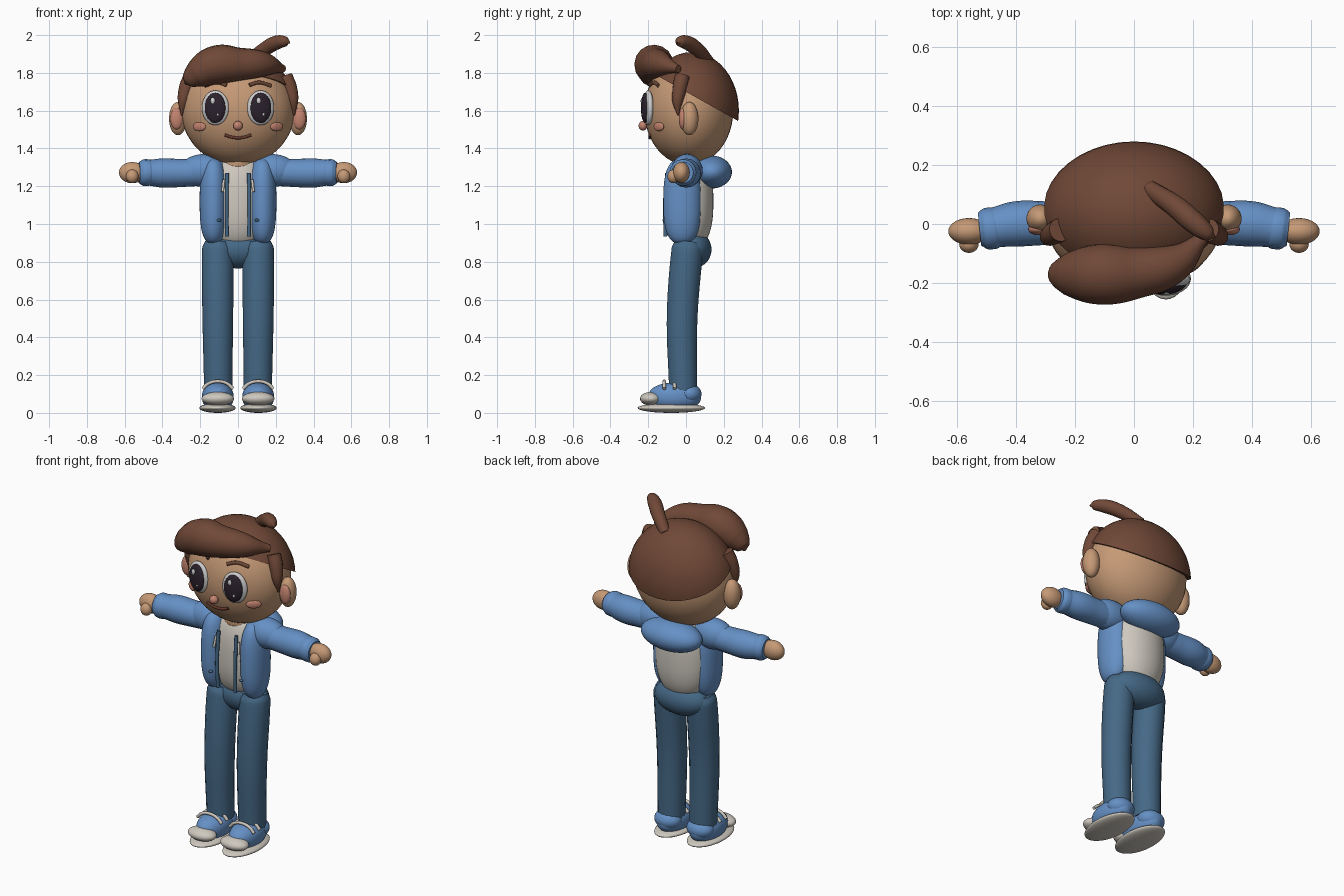
import bpy
import bmesh
import math
from mathutils import Vector, Euler

default_cube = bpy.data.objects.get("Cube")
if default_cube:
    bpy.data.objects.remove(default_cube, do_unlink=True)


def material(name, red, green, blue):
    mat = bpy.data.materials.new(name)
    mat.use_nodes = True
    colour = (red, green, blue, 1)
    mat.diffuse_color = colour
    shader = next(n for n in mat.node_tree.nodes if n.type == "BSDF_PRINCIPLED")
    shader.inputs["Base Color"].default_value = colour
    shader.inputs["Roughness"].default_value = 0.8
    return mat


skin = material("warm skin", 0.56, 0.32, 0.18)
blush = material("blush pink", 0.55, 0.23, 0.16)
hair = material("brown hair", 0.16, 0.065, 0.038)
jacket = material("jacket blue", 0.13, 0.28, 0.56)
denim = material("denim blue", 0.06, 0.14, 0.24)
cloth = material("off white cloth", 0.62, 0.58, 0.52)
eye_white = material("eye white", 0.62, 0.62, 0.62)
pupil_dark = material("pupil dark", 0.025, 0.016, 0.026)
lip = material("mouth brown", 0.13, 0.04, 0.025)


def finish(obj, mat):
    obj.data.materials.clear()
    obj.data.materials.append(mat)
    bpy.ops.object.select_all(action="DESELECT")
    obj.select_set(True)
    bpy.context.view_layer.objects.active = obj
    bpy.ops.object.shade_smooth_by_angle(angle=math.radians(50))
    return obj


def ball(name, centre, radii, mat, square=1.0, turn=(0, 0, 0), cut=None):
    """Ellipsoid; square below one makes it boxier, cut is a plane to trim below."""
    bm = bmesh.new()
    bmesh.ops.create_uvsphere(bm, u_segments=40, v_segments=24, radius=1)
    rotation = Euler(turn).to_matrix()
    for v in bm.verts:
        ring = math.hypot(v.co.x, v.co.y)
        widen = ring ** (square - 1) if ring > 0.001 else 1
        height = math.copysign(abs(v.co.z) ** square, v.co.z)
        shaped = Vector((v.co.x * widen * radii[0], v.co.y * widen * radii[1], height * radii[2]))
        v.co = rotation @ shaped + Vector(centre)
    if cut:
        everything = bm.verts[:] + bm.edges[:] + bm.faces[:]
        bmesh.ops.bisect_plane(bm, geom=everything, plane_co=cut[0], plane_no=cut[1], clear_inner=True)
        bmesh.ops.holes_fill(bm, edges=[e for e in bm.edges if e.is_boundary])
    mesh = bpy.data.meshes.new(name)
    bm.to_mesh(mesh)
    bm.free()
    obj = bpy.data.objects.new(name, mesh)
    bpy.context.collection.objects.link(obj)
    return finish(obj, mat)


def tube(name, points, mat):
    """Round tube through points given as x, y, z, radius."""
    curve = bpy.data.curves.new(name, "CURVE")
    curve.dimensions = "3D"
    curve.bevel_depth = 1
    curve.bevel_resolution = 6
    curve.use_fill_caps = True
    spline = curve.splines.new("BEZIER")
    spline.bezier_points.add(len(points) - 1)
    spline.resolution_u = 10
    spline.radius_interpolation = "CARDINAL"
    for knot, (x, y, z, radius) in zip(spline.bezier_points, points):
        knot.co = (x, y, z)
        knot.radius = radius
        knot.handle_left_type = knot.handle_right_type = "AUTO"
    obj = bpy.data.objects.new(name, curve)
    bpy.context.collection.objects.link(obj)
    bpy.ops.object.select_all(action="DESELECT")
    obj.select_set(True)
    bpy.context.view_layer.objects.active = obj
    bpy.ops.object.convert(target="MESH")
    return finish(bpy.context.view_layer.objects.active, mat)


head_centre = Vector((0, 0.015, 1.6))
head_radii = Vector((0.3, 0.235, 0.29))


def face_y(x, z):
    """Depth of the face surface at a given x and z."""
    rest = 1 - (x / head_radii.x) ** 2 - ((z - head_centre.z) / head_radii.z) ** 2
    return head_centre.y - head_radii.y * math.sqrt(max(rest, 0))


def face_line(name, outline, radius, mat):
    tube(name, [(x, face_y(x, z) - 0.002, z, radius) for x, z in outline], mat)


# Head, nose and mouth
ball("head", head_centre, head_radii, skin)
ball("neck", (0, 0.02, 1.32), (0.09, 0.09, 0.08), skin)
ball("nose", (0, -0.228, 1.52), (0.025, 0.023, 0.025), blush)
face_line("mouth", [(-0.07, 1.472), (-0.035, 1.46), (0, 1.456), (0.035, 1.46), (0.07, 1.472)], 0.008, lip)

# Hair: trimmed cap, swept fringe and cowlick
ball("hair_cap", (0, 0.03, 1.6), (0.315, 0.25, 0.31), hair,
     cut=((0, 0, 1.7), (0, 0.56, 1)))
tube("hair_fringe", [(0.24, -0.04, 1.82, 0.02), (0.14, -0.13, 1.845, 0.065), (0, -0.165, 1.845, 0.09),
                     (-0.12, -0.17, 1.84, 0.103), (-0.22, -0.17, 1.79, 0.075),
                     (-0.265, -0.165, 1.755, 0.04), (-0.28, -0.16, 1.74, 0.005)], hair)
tube("hair_cowlick", [(0.05, 0.12, 1.86, 0.03), (0.14, 0.06, 1.925, 0.037), (0.21, 0, 1.962, 0.037),
                      (0.255, -0.035, 1.965, 0.025), (0.275, -0.045, 1.96, 0.003)], hair)

# Torso: shirt, hood and seat of the trousers
ball("shirt", (0, 0.025, 1.12), (0.165, 0.12, 0.25), cloth, square=0.8)
ball("hood", (0, 0.135, 1.275), (0.19, 0.108, 0.087), jacket)
ball("trouser_seat", (0, 0.035, 0.865), (0.17, 0.1, 0.1), denim)

for side, s in (("left", 1), ("right", -1)):
    # Ears and eyes
    ball(side + "_ear", (s * 0.318, 0.018, 1.558), (0.047, 0.048, 0.088), skin)
    ball(side + "_inner_ear", (s * 0.325, -0.018, 1.558), (0.034, 0.02, 0.057), blush)
    yaw = (0, 0, s * 0.2)
    ball(side + "_eye", (s * 0.12, -0.2, 1.615), (0.073, 0.027, 0.092), eye_white, turn=yaw)
    ball(side + "_pupil", (s * 0.121, -0.215, 1.615), (0.056, 0.022, 0.08), pupil_dark, turn=yaw)
    ball(side + "_eye_glint", (s * 0.121 - 0.012, -0.232, 1.652), (0.012, 0.008, 0.017), eye_white)
    ball(side + "_small_glint", (s * 0.121 + 0.014, -0.232, 1.58), (0.007, 0.006, 0.008), eye_white)
    # Brows, cheeks and sideburns
    face_line(side + "_brow", [(s * 0.06, 1.735), (s * 0.11, 1.749), (s * 0.175, 1.732)], 0.01, hair)
    ball(side + "_cheek", (s * 0.205, face_y(0.205, 1.515) - 0.002, 1.515), (0.042, 0.012, 0.024),
         blush, turn=(0, 0, s * 0.65))
    tube(side + "_sideburn", [(s * 0.25, -0.02, 1.78, 0.04), (s * 0.278, -0.035, 1.71, 0.037),
                              (s * 0.292, -0.045, 1.64, 0.026), (s * 0.298, -0.042, 1.575, 0.004)], hair)

    # Jacket front, zip edge, drawstring and button
    ball(side + "_jacket_panel", (s * 0.13, -0.02, 1.12), (0.073, 0.1, 0.225), jacket, square=0.72)
    ball(side + "_shoulder", (s * 0.18, 0.005, 1.283), (0.13, 0.083, 0.087), jacket)
    tube(side + "_zip_edge", [(s * 0.058, -0.1, 1.27, 0.01), (s * 0.06, -0.112, 1.1, 0.01),
                              (s * 0.058, -0.108, 0.935, 0.01)], denim)
    tube(side + "_drawstring", [(s * 0.075, -0.1, 1.235, 0.007), (s * 0.082, -0.112, 1.17, 0.007)], cloth)
    ball(side + "_button", (s * 0.1, -0.115, 1.02), (0.012, 0.009, 0.008), denim)

    # Sleeve, cuff and hand
    tube(side + "_sleeve", [(s * 0.15, 0.005, 1.275, 0.07), (s * 0.3, 0.003, 1.27, 0.074),
                            (s * 0.4, 0, 1.27, 0.077), (s * 0.475, -0.012, 1.272, 0.068)], jacket)
    tube(side + "_cuff", [(s * 0.455, -0.012, 1.272, 0.062), (s * 0.472, -0.014, 1.272, 0.07),
                          (s * 0.505, -0.016, 1.272, 0.069), (s * 0.524, -0.018, 1.272, 0.057)], jacket)
    ball(side + "_hand", (s * 0.56, -0.025, 1.272), (0.07, 0.045, 0.056), skin)
    ball(side + "_thumb", (s * 0.56, -0.068, 1.252), (0.033, 0.03, 0.036), skin)

    # Trouser leg
    tube(side + "_leg", [(s * 0.105, 0.01, 0.905, 0.07), (s * 0.107, 0.007, 0.87, 0.084),
                         (s * 0.107, -0.02, 0.52, 0.083), (s * 0.105, -0.015, 0.12, 0.076)], denim)

    # Shoe: sole, upper, heel, toe cap and laces
    ball(side + "_sole", (s * 0.108, -0.078, 0.026), (0.096, 0.178, 0.026), cloth)
    ball(side + "_shoe", (s * 0.107, -0.06, 0.085), (0.084, 0.14, 0.075), jacket, square=0.9)
    ball(side + "_shoe_heel", (s * 0.107, 0.015, 0.1), (0.08, 0.067, 0.055), jacket)
    ball(side + "_toe_cap", (s * 0.107, -0.185, 0.075), (0.086, 0.058, 0.036), cloth)
    for number, y in enumerate((-0.115, -0.06)):
        tube(side + "_lace_" + str(number),
             [(s * 0.107 + dx, y, z, 0.009) for dx, z in
              ((-0.08, 0.128), (-0.05, 0.155), (0, 0.167), (0.05, 0.155), (0.08, 0.128))], cloth)
